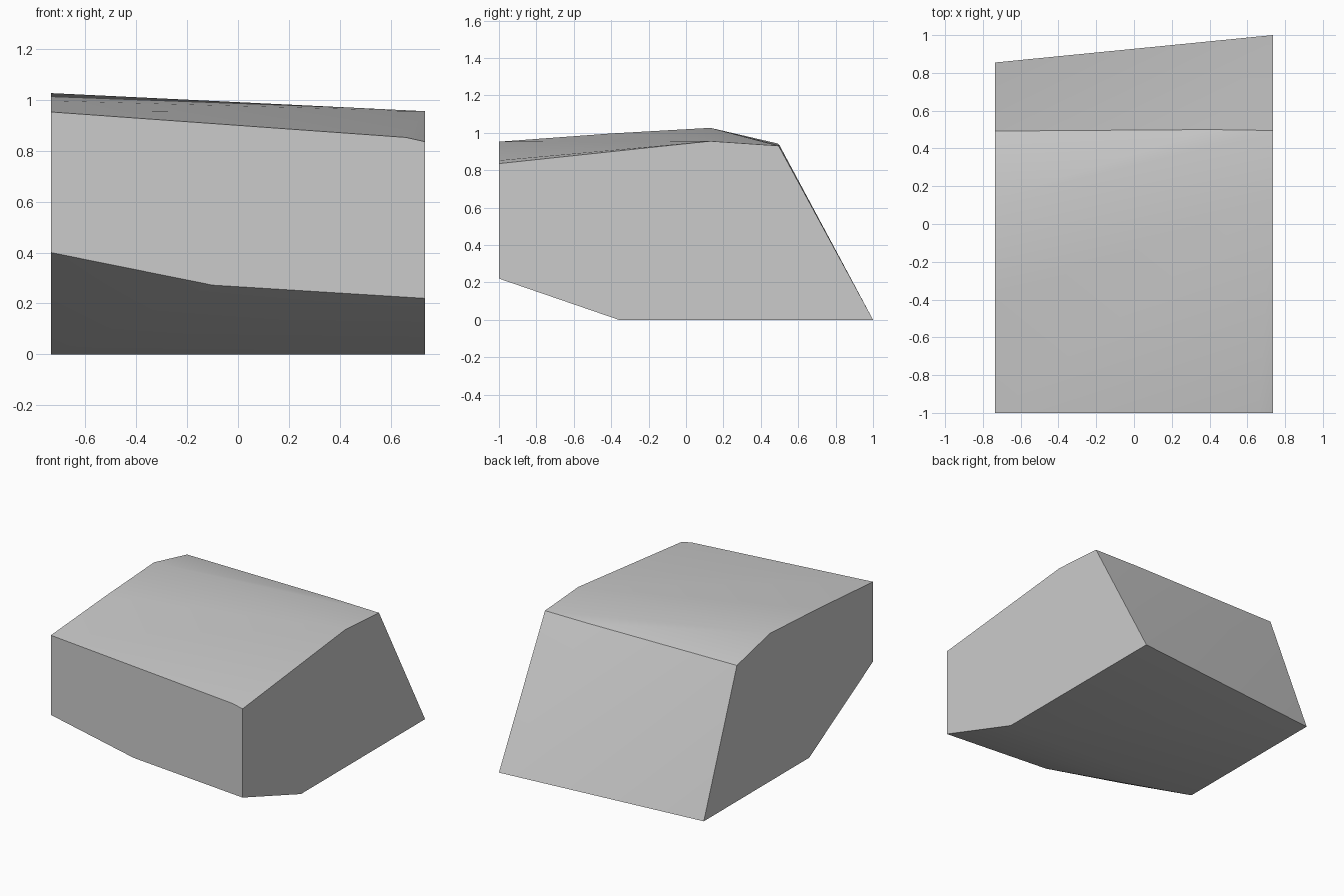
import bpy, bmesh, math

cube = bpy.data.objects.get("Cube")
if cube:
    bpy.data.objects.remove(cube, do_unlink=True)

# Stone colour
grey = bpy.data.materials.new("stone_grey")
grey.use_nodes = True
colour = (0.6, 0.6, 0.6, 1)
grey.diffuse_color = colour
grey.node_tree.nodes["Principled BSDF"].inputs["Base Color"].default_value = colour

HALF = 0.735

# Side outlines as (y, z), running from the front foot over the top to the underside
low_side = [(-1, 0.22), (-1, 0.835), (0.13, 0.955), (0.495, 0.93), (1, 0), (-0.36, 0)]
high_side = [(-1, 0.40), (-1, 0.952), (-0.4, 0.996), (0.13, 1.026),
             (0.492, 0.942), (0.855, 0), (-0.30, 0)]

# Extra corners: bent front foot, chipped front corner, bowed back rim
extras = [(-0.10, -1, 0.272), (0.66, -1, 0.852), (0.4, 0.5, 0.933)]

points = [(HALF, y, z) for y, z in low_side]
points += [(-HALF, y, z) for y, z in high_side]
points += extras

# Wrap the corners in one convex block
bm = bmesh.new()
for p in points:
    bm.verts.new(p)
bmesh.ops.convex_hull(bm, input=bm.verts[:])
bmesh.ops.dissolve_limit(bm, angle_limit=math.radians(0.3),
                         verts=bm.verts[:], edges=bm.edges[:])
bmesh.ops.recalc_face_normals(bm, faces=bm.faces[:])
mesh = bpy.data.meshes.new("stone_block")
bm.to_mesh(mesh)
bm.free()
mesh.materials.append(grey)

block = bpy.data.objects.new("stone_block", mesh)
bpy.context.collection.objects.link(block)

# Soft top and underside, crisp rims
bpy.ops.object.select_all(action="DESELECT")
block.select_set(True)
bpy.context.view_layer.objects.active = block
bpy.ops.object.shade_smooth_by_angle(angle=math.radians(38))
